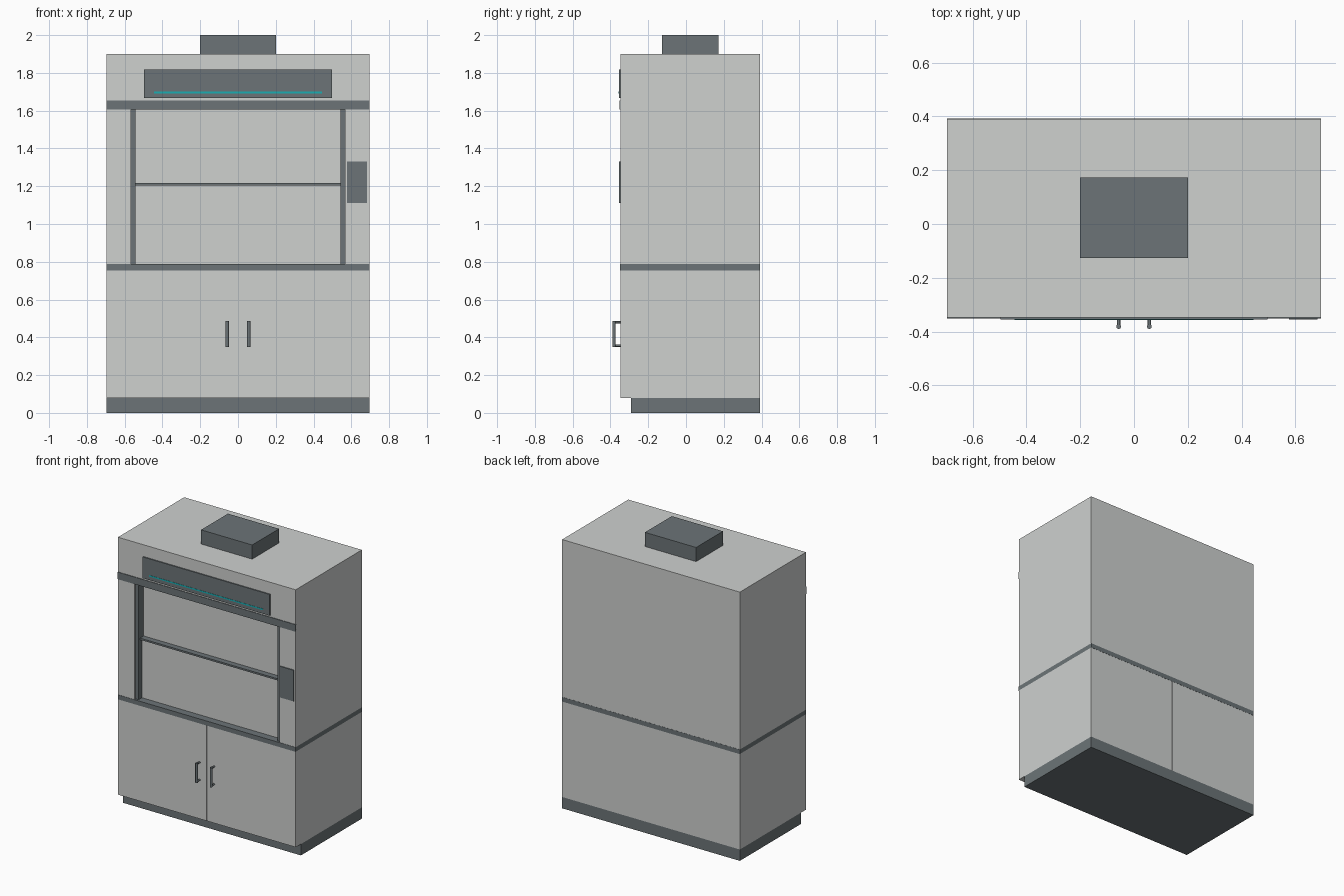
import bpy
import math

if "Cube" in bpy.data.objects:
    bpy.data.objects.remove(bpy.data.objects["Cube"])


def material(name, rgb):
    m = bpy.data.materials.new(name)
    m.diffuse_color = (*rgb, 1.0)
    m.use_nodes = True
    m.node_tree.nodes["Principled BSDF"].inputs["Base Color"].default_value = m.diffuse_color
    return m


LIGHT = material("light_grey", (0.62, 0.635, 0.625))
DARK = material("slate_grey", (0.15, 0.175, 0.185))
TEAL = material("teal", (0.01, 0.42, 0.45))

W = 0.695              # half width
F, B = -0.348, 0.391   # front and back of the cabinet
OPEN = 0.567           # half width of the work opening
Z_TOE, Z_BASE, Z_DECK, Z_HEAD, Z_TOP = 0.08, 0.755, 0.787, 1.605, 1.9


def box(name, x, y, z, mat):
    """Box from (min, max) ranges on each axis."""
    bpy.ops.mesh.primitive_cube_add(size=1, location=[(a + b) / 2 for a, b in (x, y, z)])
    ob = bpy.context.object
    ob.name = name
    ob.scale = [b - a for a, b in (x, y, z)]
    bpy.ops.object.transform_apply(location=False, rotation=False, scale=True)
    ob.data.materials.append(mat)
    return ob


def rod(name, loc, radius, length, mat, rot=(0, 0, 0)):
    bpy.ops.mesh.primitive_cylinder_add(vertices=16, radius=radius, depth=length,
                                        location=loc, rotation=rot)
    ob = bpy.context.object
    ob.name = name
    ob.data.materials.append(mat)
    bpy.ops.object.shade_smooth_by_angle()
    return ob


# Base: recessed plinth and work surface
box("plinth", (-W, W), (-0.29, B), (0, Z_TOE), DARK)
box("worktop", (-W, W), (F - 0.002, B + 0.001), (Z_BASE, Z_DECK), DARK)

# Upper cabinet
box("head_cabinet", (-W, W), (F, B), (Z_HEAD, Z_TOP), LIGHT)
box("back_panel", (-OPEN, OPEN), (B - 0.02, B), (Z_DECK, Z_HEAD), LIGHT)
box("head_trim", (-W, W), (F - 0.004, F + 0.01), (Z_HEAD, 1.655), DARK)
box("exhaust_collar", (-0.2, 0.2), (-0.127, 0.173), (Z_TOP, 2.0), DARK)

# Sash: lower pane in front, upper pane slightly behind, pull bar between
box("lower_pane", (-OPEN, OPEN), (F + 0.05, F + 0.06), (Z_DECK, 1.21), LIGHT)
box("upper_pane", (-OPEN, OPEN), (F + 0.07, F + 0.08), (1.2, Z_HEAD), LIGHT)
box("sash_bar", (-0.545, 0.545), (F + 0.03, F + 0.075), (1.204, 1.216), DARK)

# Mirrored halves: cupboards, side walls, sash rails, door handles
for side, s in (("left", -1), ("right", 1)):
    def span(a, b):
        return tuple(sorted((s * a, s * b)))
    box(side + "_cupboard", span(0.001, W), (F, B), (Z_TOE, Z_BASE), LIGHT)
    box(side + "_wall", span(OPEN, W), (F, B), (Z_DECK, Z_HEAD), LIGHT)
    box(side + "_sash_rail", span(0.543, OPEN), (F + 0.012, F + 0.08),
        (Z_DECK, Z_HEAD), DARK)
    rod(side + "_handle_grip", (s * 0.057, -0.381, 0.418), 0.009, 0.138, DARK)
    for end, z in (("lower", 0.356), ("upper", 0.48)):
        rod(f"{side}_handle_{end}_post", (s * 0.057, -0.363, z), 0.006, 0.036,
            DARK, (math.pi / 2, 0, 0))

# Display, light strip and wall controller
box("display_panel", (-0.497, 0.497), (F - 0.008, F), (1.667, 1.817), DARK)
box("light_strip", (-0.445, 0.445), (F - 0.0095, F - 0.006), (1.692, 1.702), TEAL)
box("controller", (0.577, 0.683), (F - 0.007, F), (1.11, 1.33), DARK)
